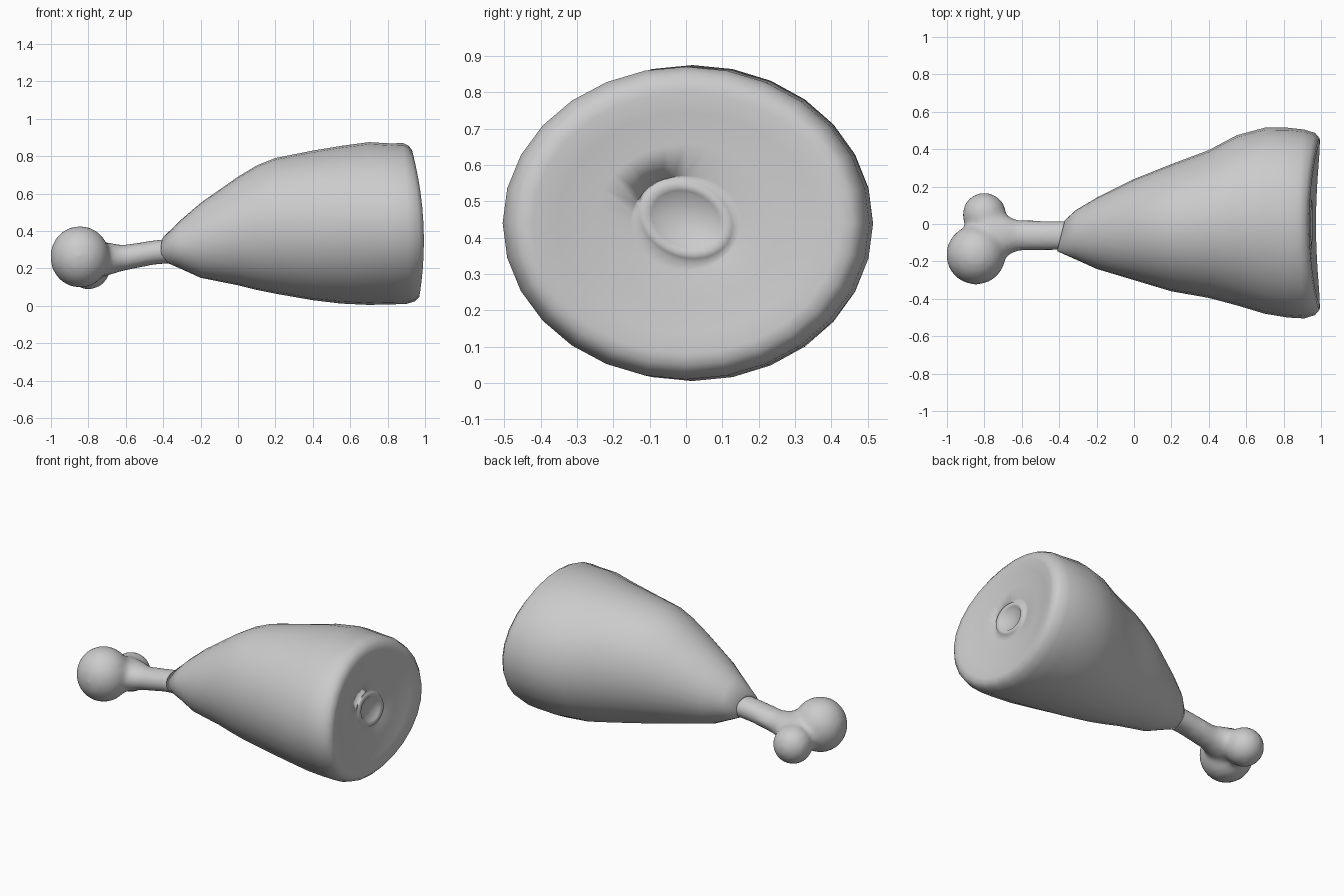
import bpy, bmesh
from math import cos, sin, pi
from mathutils import Vector

if "Cube" in bpy.data.objects:
    bpy.data.objects.remove(bpy.data.objects["Cube"], do_unlink=True)

clay = bpy.data.materials.new("plain_grey")
clay.use_nodes = True
grey = (0.6, 0.6, 0.6, 1)
clay.diffuse_color = grey
clay.node_tree.nodes["Principled BSDF"].inputs["Base Color"].default_value = grey

SIDES = 28


def finish(name, bm):
    bmesh.ops.recalc_face_normals(bm, faces=bm.faces)
    for face in bm.faces:
        face.smooth = True
    mesh = bpy.data.meshes.new(name)
    bm.to_mesh(mesh)
    bm.free()
    mesh.materials.append(clay)
    obj = bpy.data.objects.new(name, mesh)
    bpy.context.collection.objects.link(obj)
    return obj


def loft(bm, rings):
    """Skin a list of point rings and cap both ends."""
    loops = [[bm.verts.new(p) for p in ring] for ring in rings]
    for a, b in zip(loops, loops[1:]):
        for i in range(len(a)):
            j = (i + 1) % len(a)
            bm.faces.new((a[i], a[j], b[j], b[i]))
    bm.faces.new(loops[0])
    bm.faces.new(loops[-1])


def oval(x, front, back, low, high):
    cy, cz = (front + back) / 2, (low + high) / 2
    ry, rz = (back - front) / 2, (high - low) / 2
    angles = [2 * pi * i / SIDES for i in range(SIDES)]
    return [Vector((x, cy + ry * cos(a), cz + rz * sin(a))) for a in angles]


def warp_cut(ring, weight=1):
    """Lean the cut end back at the top and push its two sides outward."""
    for p in ring:
        p.x += weight * (0.05 * (0.44 - p.z) + 0.04 * (p.y / 0.45) ** 2)
    return ring


# Meat body: x, front, back, bottom, top
stations = [
    (-0.385, -0.12, 0.0, 0.25, 0.355),
    (-0.39, -0.145, 0.02, 0.235, 0.375),
    (-0.31, -0.19, 0.075, 0.2, 0.455),
    (-0.2, -0.24, 0.14, 0.15, 0.55),
    (0, -0.3, 0.24, 0.11, 0.69),
    (0.1, -0.33, 0.28, 0.085, 0.75),
    (0.2, -0.36, 0.32, 0.065, 0.79),
    (0.4, -0.395, 0.395, 0.03, 0.83),
    (0.55, -0.435, 0.475, 0.012, 0.855),
    (0.7, -0.48, 0.515, 0.005, 0.875),
    (0.82, -0.5, 0.515, 0.008, 0.868),
]
rings = [oval(*s) for s in stations]
for p in rings[0] + rings[1]:
    p.x += 0.25 * (p.y + 0.06)

# Rounded rim and dished cut face: x, scale, warp
for x, s, w in [(0.89, 0.99, 0.4), (0.93, 0.955, 0.8), (0.95, 0.9, 1),
                (0.955, 0.83, 1), (0.948, 0.7, 1), (0.94, 0.5, 1), (0.938, 0.3, 1)]:
    rings.append(warp_cut(oval(x, -0.51 * s, 0.51 * s, 0.44 - 0.435 * s, 0.44 + 0.435 * s), w))

# Marrow ring in the middle of the cut face: x, radius
for x, r in [(0.934, 0.14), (0.947, 0.128), (0.95, 0.112), (0.946, 0.095), (0.935, 0.085)]:
    ring = oval(x, -r, r, 0.45 - r * 0.83, 0.45 + r * 0.83)
    for p in ring:
        p.z -= 0.15 * p.y
    rings.append(warp_cut(ring))

bm = bmesh.new()
loft(bm, rings)
meat = finish("meat", bm)

# Bone: shaft flaring toward the joint, with two knobs fused by a remesh
bm = bmesh.new()
shaft = []
for x, z, ry, rz in [(-0.25, 0.305, 0.08, 0.07), (-0.45, 0.285, 0.08, 0.066),
                     (-0.62, 0.255, 0.082, 0.07), (-0.7, 0.25, 0.115, 0.09),
                     (-0.8, 0.245, 0.14, 0.1)]:
    shaft.append(oval(x, -0.062 - ry, -0.062 + ry, z - rz, z + rz))
loft(bm, shaft)
for centre, size in [((-0.845, -0.165, 0.262), (0.16, 0.16, 0.165)),
                     ((-0.8, 0.05, 0.205), (0.118, 0.118, 0.118))]:
    ball = bmesh.ops.create_uvsphere(bm, u_segments=24, v_segments=16, radius=1)["verts"]
    bmesh.ops.scale(bm, vec=size, verts=ball)
    bmesh.ops.translate(bm, vec=centre, verts=ball)
bone = finish("bone", bm)
fuse = bone.modifiers.new("fuse", "REMESH")
fuse.mode = "VOXEL"
fuse.voxel_size = 0.018
fuse.use_smooth_shade = True
soften = bone.modifiers.new("soften", "SMOOTH")
soften.factor = 0.5
soften.iterations = 8
